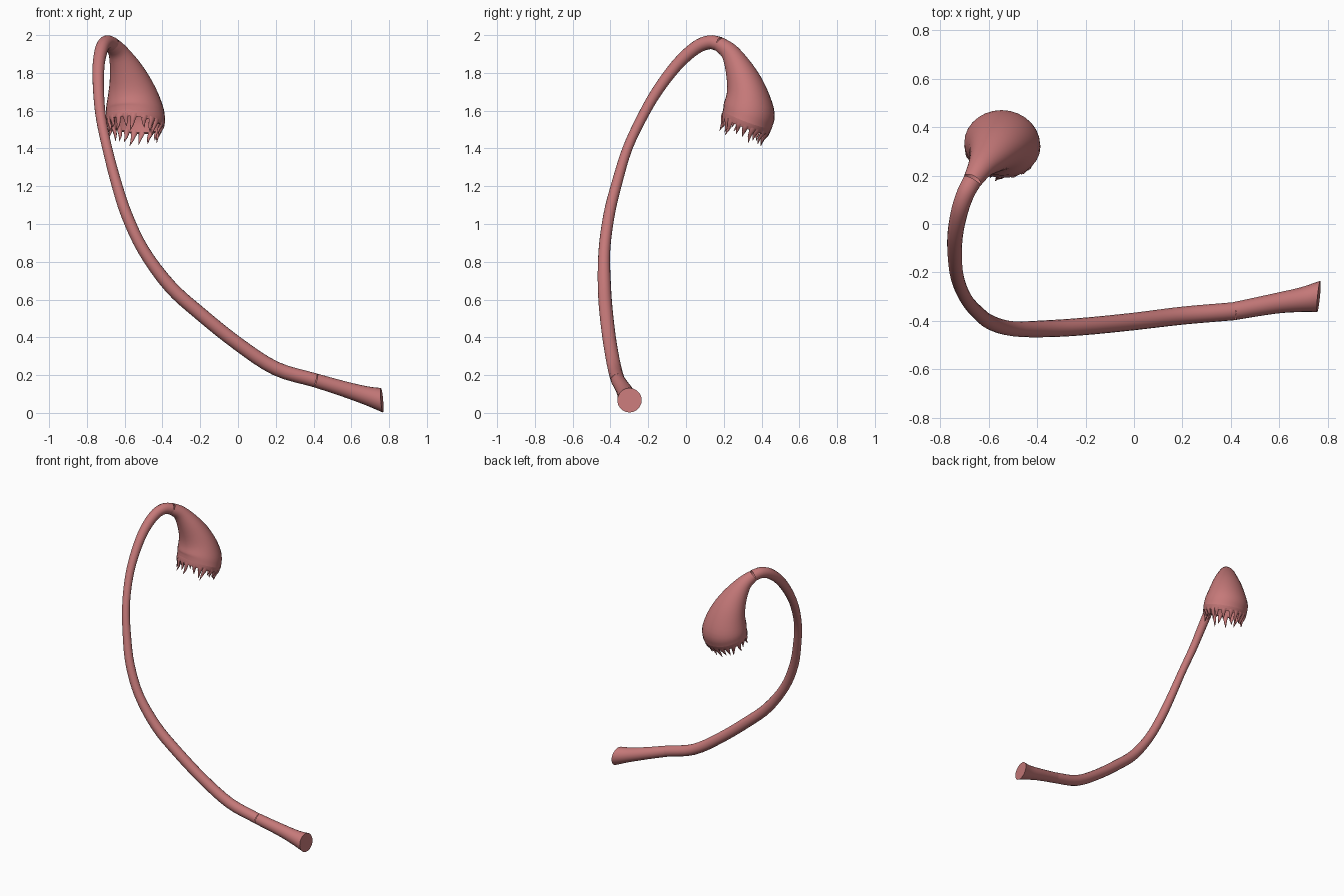
import bpy, bmesh, math, random
from mathutils import Vector

if "Cube" in bpy.data.objects:
    bpy.data.objects.remove(bpy.data.objects["Cube"])

random.seed(4)
mat = bpy.data.materials.new("flesh")
mat.diffuse_color = (0.56, 0.19, 0.19, 1)
mat.use_nodes = True
mat.node_tree.nodes["Principled BSDF"].inputs["Base Color"].default_value = mat.diffuse_color


def spline(pts, steps):
    """Catmull-Rom through (x, y, z, ru, rv) tuples -> list of 5D samples."""
    P = [Vector(p) for p in pts]
    P = [2 * P[0] - P[1]] + P + [2 * P[-1] - P[-2]]
    out = []
    for i in range(1, len(P) - 2):
        a, b, c, d = P[i - 1:i + 3]
        for s in range(steps):
            t = s / steps
            out.append(0.5 * (2 * b + (c - a) * t + (2 * a - 5 * b + 4 * c - d) * t * t
                              + (3 * b - a - 3 * c + d) * t ** 3))
    return out + [P[-2]]


def ring(bm, c, t, ref, ru, rv, n):
    t = t.normalized()
    u = (ref - t * ref.dot(t)).normalized()
    v = t.cross(u)
    vs = [bm.verts.new(c + u * ru * math.cos(2 * math.pi * k / n) + v * rv * math.sin(2 * math.pi * k / n))
          for k in range(n)]
    return vs, u, v


def bridge(bm, a, b):
    n = len(a)
    for k in range(n):
        bm.faces.new((a[k], a[(k + 1) % n], b[(k + 1) % n], b[k]))


def loft(bm, samples, ref, n, end_t=None, cap_end=False, transport=True):
    """Skin elliptical rings along the samples."""
    C = [Vector(s[:3]) for s in samples]
    prev = None
    m = len(C)
    for i, s in enumerate(samples):
        t = (C[min(i + 1, m - 1)] - C[max(i - 1, 0)]).normalized()
        if end_t:
            w = max(0, (i / (m - 1) - 0.5) * 2)
            t = t.lerp(end_t.normalized(), w)
        vs, u, v = ring(bm, C[i], t, ref, s[3], s[4], n)
        if transport:
            ref = u
        if prev:
            bridge(bm, prev, vs)
        prev = vs
    if cap_end:
        bm.faces.new(prev)


def finish(bm, name, angle=50):
    bmesh.ops.recalc_face_normals(bm, faces=bm.faces)
    me = bpy.data.meshes.new(name)
    bm.to_mesh(me)
    bm.free()
    me.materials.append(mat)
    ob = bpy.data.objects.new(name, me)
    bpy.context.collection.objects.link(ob)
    bpy.ops.object.select_all(action='DESELECT')
    ob.select_set(True)
    bpy.context.view_layer.objects.active = ob
    bpy.ops.object.shade_smooth_by_angle(angle=math.radians(angle))
    return ob


X, Y = Vector((1, 0, 0)), Vector((0, 1, 0))

# Stalk: long curling tube
path = [(0.41, -0.36, 0.172, .037), (0.2, -0.378, 0.235, .037), (0, -0.402, 0.365, .036),
        (-0.2, -0.422, 0.525, .036), (-0.36, -0.432, 0.67, .035), (-0.5, -0.432, 0.86, .031),
        (-0.59, -0.407, 1.05, .030), (-0.645, -0.365, 1.22, .028), (-0.692, -0.31, 1.4, .026),
        (-0.725, -0.235, 1.56, .027), (-0.738, -0.155, 1.7, .029), (-0.738, -0.05, 1.84, .032),
        (-0.72, 0.05, 1.932, .035), (-0.695, 0.125, 1.962, .037), (-0.667, 0.178, 1.952, .039)]
bm = bmesh.new()
loft(bm, spline([p + (p[3],) for p in path], 4), Y, 16)
finish(bm, "stalk")

# Flared foot
foot = [(0.41, -0.36, 0.172, .037), (0.5, -0.343, 0.145, .039), (0.6, -0.325, 0.115, .043),
        (0.69, -0.312, 0.088, .051), (0.762, -0.299, 0.067, .065)]
bm = bmesh.new()
loft(bm, spline([p + (p[3],) for p in foot], 4), Y, 20, end_t=Vector((1, -0.1, 0.08)), cap_end=True)
finish(bm, "foot")

# Bell-shaped head
rim_c, rim_n = Vector((-0.543, 0.325, 1.555)), Vector((-0.1, -0.35, -0.93)).normalized()
head = [(-0.667, 0.178, 1.952, .039, .039), (-0.632, 0.235, 1.905, .055, .05),
        (-0.592, 0.285, 1.81, .09, .077), (-0.562, 0.322, 1.70, .128, .108),
        (-0.546, 0.335, 1.61, .153, .138), tuple(rim_c) + (.158, .138)]
bm = bmesh.new()
loft(bm, spline(head, 4), X, 28, end_t=rim_n, transport=False)
finish(bm, "head")

# Mouth: lip band folding into a hollow throat
bm = bmesh.new()
prev = None
for depth, scale in ((0, 1.0), (.018, .985), (.034, .95), (.03, .87), (-.01, .84), (-.06, .72), (-.1, .4)):
    vs, u, v = ring(bm, rim_c + rim_n * depth, rim_n, X, .158 * scale, .138 * scale, 28)
    if prev:
        bridge(bm, prev, vs)
    prev = vs
bm.faces.new(prev)
finish(bm, "lip")

# Ring of hooked teeth
bm = bmesh.new()
N = 20
for i in range(N):
    a = 2 * math.pi * (i + random.uniform(-.2, .2)) / N
    out = u * math.cos(a) * .158 + v * math.sin(a) * .138
    side = (-u * math.sin(a) + v * math.cos(a)).normalized()
    length = random.uniform(.06, .1)
    lean = random.uniform(-.018, .018)
    base = rim_c + rim_n * .018 + out * .92
    inward = -out.normalized()
    rows = []
    for f, w, th, hook in ((0, .024, .011, 0), (.25, .015, .010, .002), (.6, .009, .008, .012), (1, .001, .001, .01)):
        p = base + rim_n * length * f + inward * hook + side * lean * f * f
        rows.append(tuple(p) + (w, th))
    loft(bm, spline(rows, 2), side, 8, cap_end=True)
finish(bm, "teeth")
